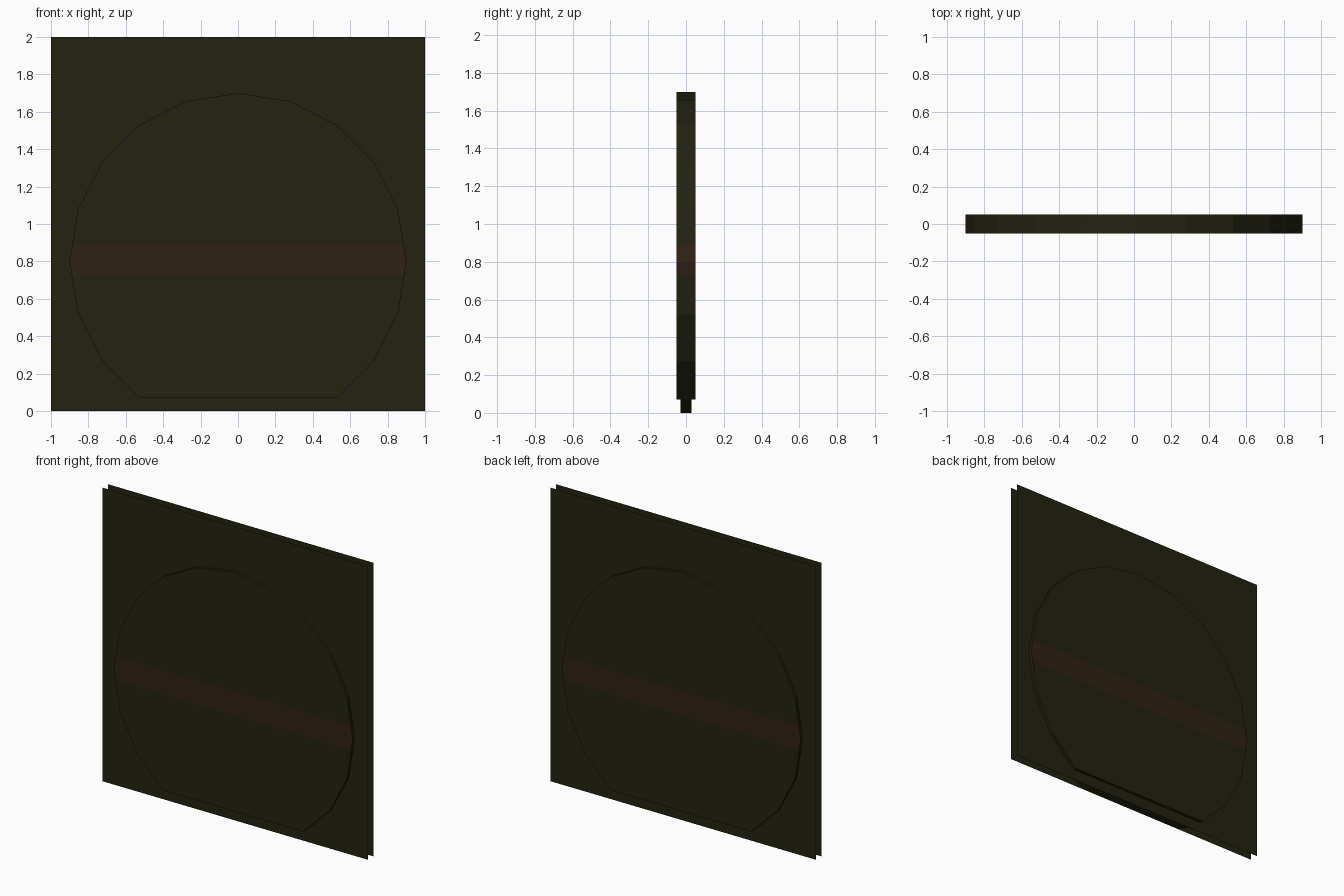
import bpy, bmesh, math

if "Cube" in bpy.data.objects:
    bpy.data.objects.remove(bpy.data.objects["Cube"])

STRIPE_LOW, STRIPE_HIGH = 0.725, 0.888
RADIUS, CENTRE_Z = 0.9, 0.8


def make_material(name, colour):
    mat = bpy.data.materials.new(name)
    mat.diffuse_color = (*colour, 1)
    mat.use_nodes = True
    mat.node_tree.nodes["Principled BSDF"].inputs["Base Color"].default_value = mat.diffuse_color
    return mat


olive = make_material("dark olive", (0.0176, 0.0160, 0.0052))
brown = make_material("dark brown", (0.0280, 0.0160, 0.0062))


def finish(bm, name, *mats):
    mesh = bpy.data.meshes.new(name)
    bm.to_mesh(mesh)
    bm.free()
    for mat in mats:
        mesh.materials.append(mat)
    obj = bpy.data.objects.new(name, mesh)
    bpy.context.collection.objects.link(obj)
    return obj


def cut(bm, z, drop_below=False):
    bmesh.ops.bisect_plane(bm, geom=bm.verts[:] + bm.edges[:] + bm.faces[:],
                           plane_co=(0, 0, z), plane_no=(0, 0, 1),
                           clear_inner=drop_below)


def flat_bottom_disc(name, half_depth, bottom, caps):
    """Twenty-sided disc facing the front, cut flat at the bottom, with a stripe."""
    bm = bmesh.new()
    ring = [bm.verts.new((RADIUS * math.cos(a), -half_depth, CENTRE_Z + RADIUS * math.sin(a)))
            for a in (math.tau * i / 20 for i in range(20))]
    face = bm.faces.new(ring)
    cut(bm, bottom, drop_below=True)
    # extrude to full depth
    face = bm.faces[:][0]
    new = bmesh.ops.extrude_face_region(bm, geom=[face], use_keep_orig=True)["geom"]
    bmesh.ops.translate(bm, vec=(0, 2 * half_depth, 0),
                        verts=[v for v in new if isinstance(v, bmesh.types.BMVert)])
    bmesh.ops.recalc_face_normals(bm, faces=bm.faces[:])
    if not caps:
        ends = [f for f in bm.faces if abs(f.normal.y) > 0.5]
        bmesh.ops.delete(bm, geom=ends, context='FACES_ONLY')
    # painted stripe
    cut(bm, STRIPE_LOW)
    cut(bm, STRIPE_HIGH)
    for f in bm.faces:
        f.material_index = int(STRIPE_LOW < f.calc_center_median().z < STRIPE_HIGH)
    return finish(bm, name, olive, brown)


# two open square sheets
for name, y in (("front_sheet", -0.03), ("back_sheet", 0.03)):
    bm = bmesh.new()
    corners = [(-1, 0), (1, 0), (1, 2), (-1, 2)]
    if y > 0:
        corners.reverse()
    bm.faces.new([bm.verts.new((x, y, z)) for x, z in corners])
    finish(bm, name, olive)

# raised disc through both sheets, and the inner wall that reaches the ground
flat_bottom_disc("raised_disc", 0.05, 0.0719, True)
flat_bottom_disc("inner_wall", 0.03, 0.0, False)
